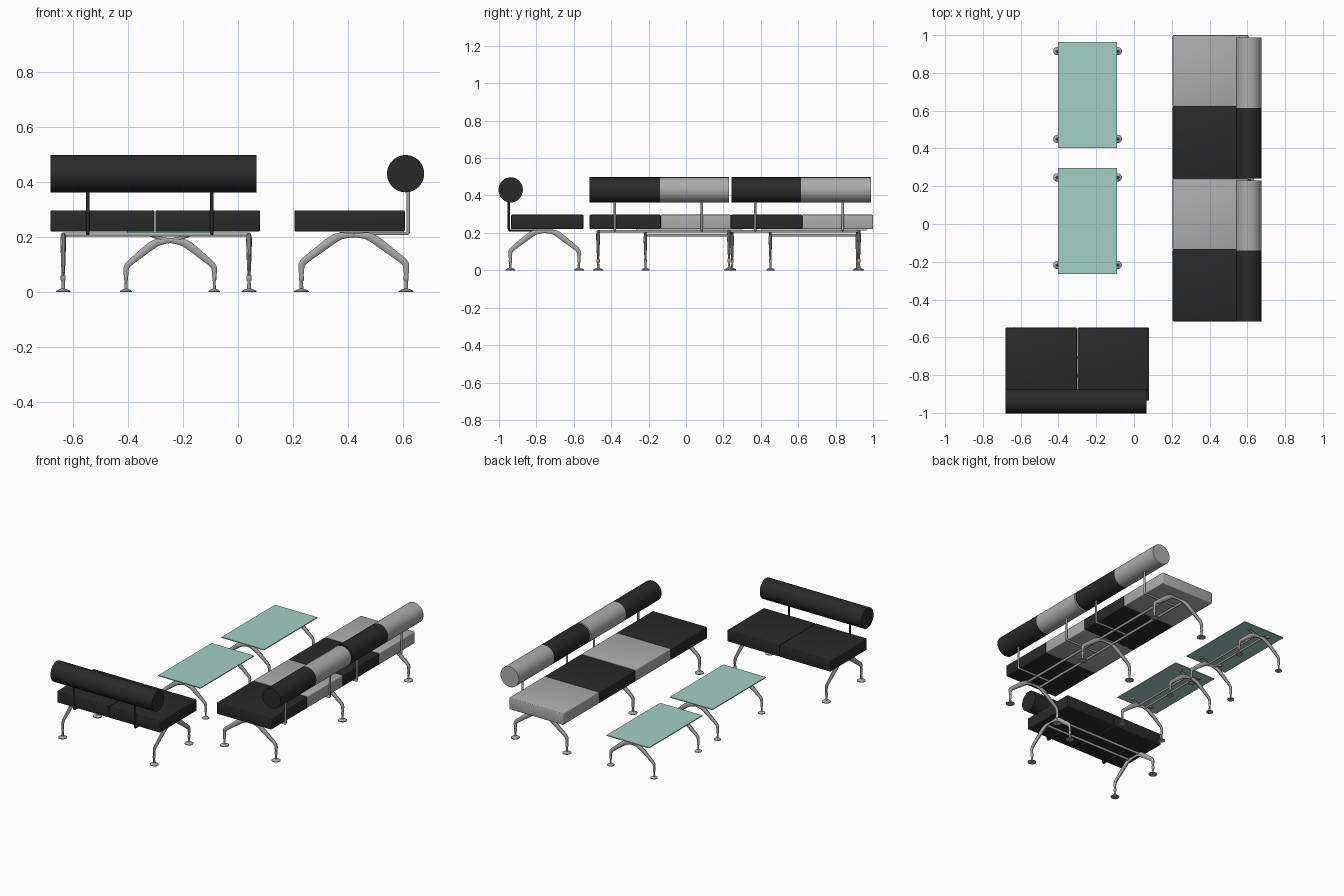
import bpy, bmesh
from math import pi, radians, cos, sin
from mathutils import Matrix, Vector

if "Cube" in bpy.data.objects:
    bpy.data.objects.remove(bpy.data.objects["Cube"])


def material(name, rgb):
    m = bpy.data.materials.new(name)
    m.diffuse_color = (*rgb, 1)
    m.use_nodes = True
    m.node_tree.nodes["Principled BSDF"].inputs["Base Color"].default_value = m.diffuse_color
    return m


DARK = material("dark_fabric", (0.022, 0.022, 0.022))
LIGHT = material("light_fabric", (0.42, 0.42, 0.42))
GLASS = material("green_glass", (0.36, 0.64, 0.56))
METAL = material("metal", (0.4, 0.4, 0.39))


def finish(name, me, M, mat, smooth=True):
    ob = bpy.data.objects.new(name, me)
    bpy.context.collection.objects.link(ob)
    me.transform(M)
    me.materials.clear()
    me.materials.append(mat)
    if smooth:
        bpy.ops.object.select_all(action='DESELECT')
        ob.select_set(True)
        bpy.context.view_layer.objects.active = ob
        bpy.ops.object.shade_smooth_by_angle(angle=radians(40))
    return ob


def box(name, lo, hi, M, mat, bevel=0.0):
    lo, hi = Vector(lo), Vector(hi)
    bm = bmesh.new()
    bmesh.ops.create_cube(bm, size=1, matrix=Matrix.Translation((lo + hi) / 2)
                          @ Matrix.Diagonal((*(hi - lo), 1)))
    if bevel:
        bmesh.ops.bevel(bm, geom=bm.edges[:], offset=bevel, segments=3,
                        profile=0.5, affect='EDGES')
    me = bpy.data.meshes.new(name)
    bm.to_mesh(me)
    bm.free()
    return finish(name, me, M, mat, bevel > 0)


def lathe(name, profile, M, mat, n=24):
    """Revolve (radius, z) points about z and cap both ends."""
    bm = bmesh.new()
    rings = [[bm.verts.new((r * cos(2 * pi * i / n), r * sin(2 * pi * i / n), z))
              for i in range(n)] for r, z in profile]
    for a, b in zip(rings, rings[1:]):
        for i in range(n):
            j = (i + 1) % n
            bm.faces.new((a[i], a[j], b[j], b[i]))
    bm.faces.new(rings[0][::-1])
    bm.faces.new(rings[-1])
    me = bpy.data.meshes.new(name)
    bm.to_mesh(me)
    bm.free()
    return finish(name, me, M, mat)


def tube(name, pts, M, mat=METAL):
    """Smooth tapered tube through (x, y, z, radius) points."""
    cu = bpy.data.curves.new(name + "_path", 'CURVE')
    cu.dimensions = '3D'
    cu.bevel_depth = 1.0
    cu.bevel_resolution = 3
    cu.use_fill_caps = True
    sp = cu.splines.new('NURBS')
    sp.points.add(len(pts) - 1)
    for p, (x, y, z, r) in zip(sp.points, pts):
        p.co = (x, y, z, 1)
        p.radius = r
    sp.use_endpoint_u = True
    sp.order_u = 3
    sp.resolution_u = 6
    tmp = bpy.data.objects.new("path", cu)
    bpy.context.collection.objects.link(tmp)
    dg = bpy.context.evaluated_depsgraph_get()
    me = bpy.data.meshes.new_from_object(tmp.evaluated_get(dg))
    bpy.data.objects.remove(tmp)
    return finish(name, me, M, mat)


FOOT = [(0.027, 0), (0.027, 0.004), (0.018, 0.009), (0.007, 0.013), (0.006, 0.04),
        (0.009, 0.044), (0.009, 0.058), (0.007, 0.062)]
# half-leg centre lines from ankle to hub: (x, z, radius)
BENCH_LEG = [(0.190, 0.055, 0.008), (0.191, 0.085, 0.011), (0.188, 0.108, 0.013),
             (0.150, 0.136, 0.014), (0.095, 0.178, 0.017), (0.060, 0.202, 0.016),
             (0.030, 0.206, 0.010), (0.0, 0.207, 0.008)]
TABLE_LEG = [(0.160, 0.055, 0.008), (0.161, 0.080, 0.010), (0.157, 0.098, 0.011),
             (0.120, 0.128, 0.013), (0.075, 0.165, 0.016), (0.040, 0.186, 0.014),
             (0.0, 0.187, 0.009)]


def leg_pair(name, M, v, half, foot_scale):
    flat = Matrix.Translation((0, v, 0)) @ Matrix.Diagonal((1, 0.62, 1, 1))
    for s, side in ((-1, "front"), (1, "back")):
        tube(f"{name}_{side}_leg", [(s * x, 0, z, r) for x, z, r in half], M @ flat)
        lathe(f"{name}_{side}_foot", FOOT, M @ Matrix.Translation((s * half[0][0], v, 0))
              @ Matrix.Diagonal((foot_scale, foot_scale, 1, 1)), METAL)


def bench(name, M, seats, rolls, colours, legs, posts):
    """Local x points to the backrest, local y runs along the bench."""
    for (a, b), c in zip(seats, colours):
        box(f"{name}_seat", (-0.215, a, 0.22), (0.185, b, 0.297), M, c, 0.005)
    for (a, b), c in zip(rolls, colours):
        lathe(f"{name}_back_roll", [(0.0675, -(b - a) / 2), (0.0675, (b - a) / 2)],
              M @ Matrix.Translation((0.188, (a + b) / 2, 0.43))
              @ Matrix.Rotation(-pi / 2, 4, 'X'), c, 48)
    for v in legs:
        leg_pair(name, M, v, BENCH_LEG, 1.0)
    # twin rails under the seats
    for u in (-0.05, 0.05):
        tube(f"{name}_rail", [(u, legs[0], 0.209, 0.008), (u, legs[-1], 0.209, 0.008)], M)
    # bent rods holding the back rolls
    for v in posts:
        tube(f"{name}_back_post", [(x, v, z, 0.0065) for x, z in
             ((-0.05, 0.213), (0.05, 0.213), (0.18, 0.213), (0.198, 0.213),
              (0.198, 0.231), (0.198, 0.30), (0.198, 0.42))], M,
             DARK if name == "short_bench" else METAL)


def table(M):
    """Glass table centred on local origin."""
    box("table_top", (-0.156, -0.281, 0.214), (0.156, 0.281, 0.22), M, GLASS)
    for v in (-0.232, 0.232):
        leg_pair("table", M, v, TABLE_LEG, 0.8)
        # arms and pads carrying the glass
        for s in (-1, 1):
            tube("table_arm", [(0, v, 0.188, 0.008), (s * 0.03, v, 0.192, 0.007),
                               (s * 0.075, v, 0.208, 0.005)], M)
            lathe("table_pad", [(0.011, 0.205), (0.011, 0.214)],
                  M @ Matrix.Translation((s * 0.075, v, 0)), METAL, 16)
    for u in (-0.025, 0.025):
        tube("table_rail", [(u, -0.232, 0.187, 0.007), (u, 0.232, 0.187, 0.007)], M)


# long bench on the right
bench("long_bench", Matrix.Translation((0.42, 0, 0)),
      [(-0.515, -0.135), (-0.135, 0.24), (0.24, 0.622), (0.622, 1.0)],
      [(-0.515, -0.14), (-0.14, 0.23), (0.242, 0.615), (0.615, 0.988)],
      [DARK, LIGHT, DARK, LIGHT], [-0.47, 0.23, 0.925], [-0.38, 0.085, 0.37, 0.838])

# short bench at the front, back roll toward -y
bench("short_bench", Matrix.Translation((0, -0.756, 0)) @ Matrix.Rotation(-pi / 2, 4, 'Z')
      @ Matrix.Diagonal((0.965, 1, 1, 1)),
      [(-0.68, -0.303), (-0.299, 0.08)], [(-0.68, -0.305), (-0.305, 0.067)],
      [DARK, DARK], [-0.634, 0.04], [-0.545, -0.095])

# two glass tables
for y in (0.683, 0.015):
    table(Matrix.Translation((-0.246, y, 0)))
